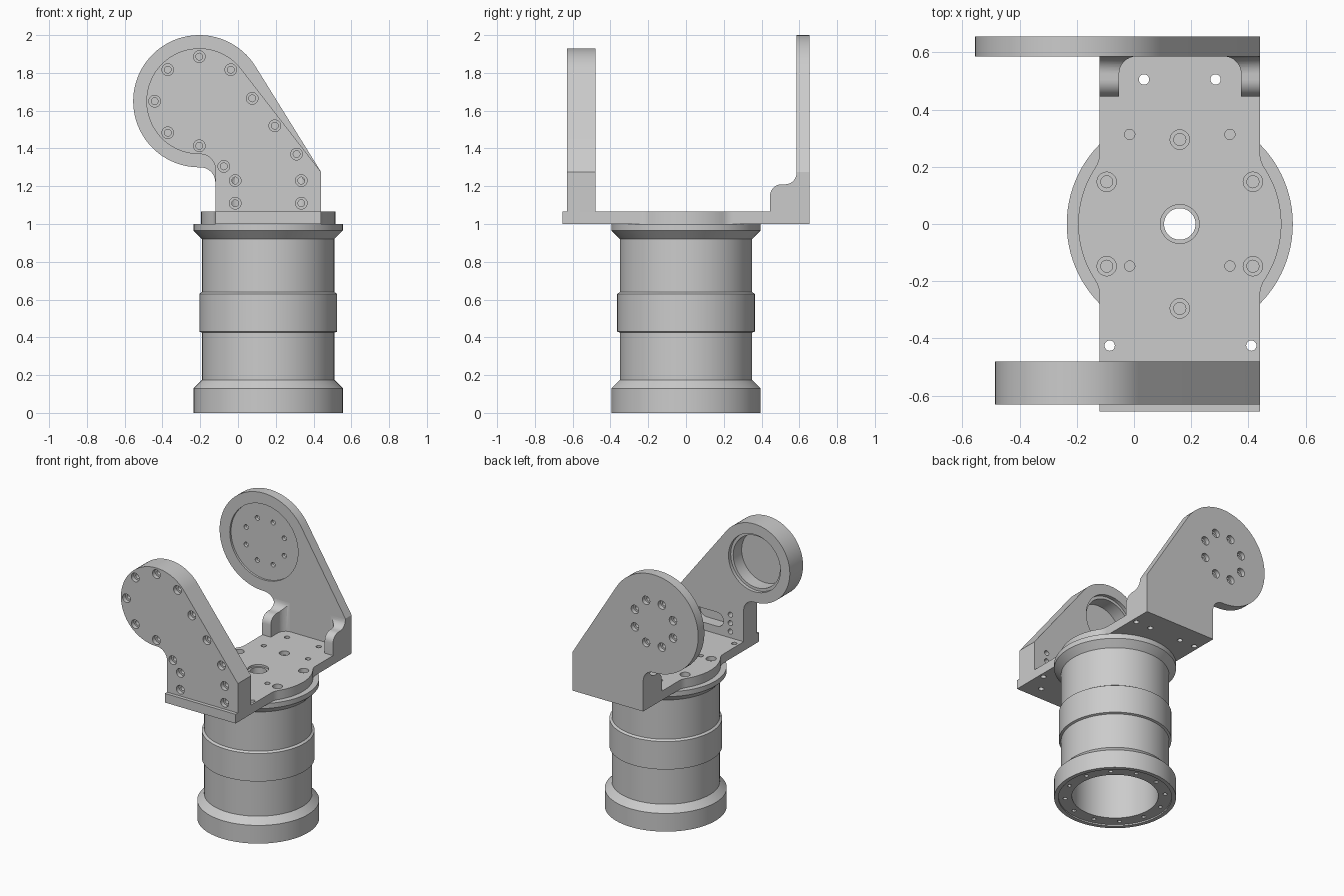
import bpy, bmesh
from math import sin, cos, pi, radians, atan2, acos, hypot, sqrt
from mathutils import Matrix, Vector

if "Cube" in bpy.data.objects:
    bpy.data.objects.remove(bpy.data.objects["Cube"])

CX = 0.16                      # axis of the turret tube
PX, PZ = -0.205, 1.65          # pivot of the two arms
R = Matrix.Rotation
UP, DOWN = Matrix(), R(pi, 4, 'X')
FRONT, BACK = R(pi / 2, 4, 'X'), R(-pi / 2, 4, 'X')


def arc(cx, cy, r, a0, a1, n):
    return [(cx + r * cos(radians(a0 + (a1 - a0) * i / n)),
             cy + r * sin(radians(a0 + (a1 - a0) * i / n))) for i in range(n + 1)]


def lathe(bm, profile, segs, mat, closed=False):
    """Revolve (radius, height) points about local z."""
    rings = []
    for r, z in profile:
        n = 1 if r == 0 else segs
        rings.append([bm.verts.new(mat @ Vector((r * cos(2 * pi * i / segs), r * sin(2 * pi * i / segs), z)))
                      for i in range(n)])
    for a, b in zip(rings, rings[1:] + (rings[:1] if closed else [])):
        if len(a) == 1 and len(b) == 1:
            continue
        for i in range(segs):
            j = (i + 1) % segs
            f = []
            for v in (a[i % len(a)], a[j % len(a)], b[j % len(b)], b[i % len(b)]):
                if v not in f:
                    f.append(v)
            bm.faces.new(f)


def pin(bm, at, mat, *steps, segs=20):
    """Stepped drill shape: (radius, depth) pairs going in from a surface point."""
    prof, z = [(0, 0.01)], 0.01
    for r, d in steps:
        prof += [(r, z), (r, -d)]
        z = -d
    lathe(bm, prof + [(0, z)], segs, Matrix.Translation(at) @ mat)


def extrude(bm, pts, plane, lo, hi):
    """Extrude a 2D outline along the axis missing from the plane."""
    place = {'XY': lambda a, b, t: (a, b, t), 'XZ': lambda a, b, t: (a, t, b),
             'YZ': lambda a, b, t: (t, a, b)}[plane]
    va = [bm.verts.new(place(a, b, lo)) for a, b in pts]
    vb = [bm.verts.new(place(a, b, hi)) for a, b in pts]
    bm.faces.new(va)
    bm.faces.new(vb[::-1])
    for i in range(len(pts)):
        j = (i + 1) % len(pts)
        bm.faces.new((va[i], vb[i], vb[j], va[j]))


def make(name, bm):
    bmesh.ops.recalc_face_normals(bm, faces=bm.faces)
    me = bpy.data.meshes.new(name)
    bm.to_mesh(me)
    bm.free()
    ob = bpy.data.objects.new(name, me)
    bpy.context.collection.objects.link(ob)
    return ob


def cut(ob, bm):
    cutter = make("cutter", bm)
    cutter.hide_render = True
    mod = ob.modifiers.new("cut", 'BOOLEAN')
    mod.operation, mod.solver, mod.object = 'DIFFERENCE', 'EXACT', cutter
    bpy.context.view_layer.objects.active = ob
    bpy.ops.object.modifier_apply(modifier=mod.name)
    bpy.data.objects.remove(cutter)


def smooth(ob):
    ob.data.shade_smooth()
    ob.data.set_sharp_from_angle(angle=radians(30))


def arm_outline(r):
    """Round head, straight flank to the right, filleted neck on the left."""
    dx, dz = 0.44 - PX, 1.275 - PZ
    tangent = (atan2(dz, dx) + acos(r / hypot(dx, dz))) * 180 / pi
    return ([(0.44, 1.065), (0.44, 1.275)] + arc(PX, PZ, r, tangent, 270, 56)
            + arc(-0.2, PZ - r - 0.08, 0.08, 90, 0, 10) + [(-0.12, 1.065)])


# Turret tube: hollow, with foot, middle band and flared top flange
bm = bmesh.new()
lathe(bm, [(0.395, 0), (0.395, 0.13), (0.35, 0.175), (0.35, 0.425), (0.365, 0.43), (0.365, 0.63),
           (0.35, 0.64), (0.35, 0.92), (0.39, 0.96), (0.395, 0.965), (0.395, 1.0),
           (0.055, 1.0), (0.055, 0.95), (0.31, 0.95), (0.31, 0.43), (0.28, 0.43),
           (0.28, 0.01), (0.367, 0.01), (0.367, 0)], 96, Matrix.Translation((CX, 0, 0)), closed=True)
tube = make("turret_tube", bm)
bm = bmesh.new()
for k in range(12):
    a = 2 * pi * (k + 0.5) / 12
    pin(bm, (CX + 0.325 * cos(a), 0.325 * sin(a), 0.01), DOWN, (0.014, 0.06), segs=12)
cut(tube, bm)

# Base plate with round bulges on both sides
f = 0.1
dx = 0.28 + f
dy = sqrt((0.355 + f) ** 2 - dx ** 2)
t = atan2(dy, dx) * 180 / pi
half = ([(0.28, -0.655)] + arc(dx, -dy, f, 180, 180 - t, 6) + arc(0, 0, 0.355, -t, t, 20)
        + arc(dx, dy, f, 180 + t, 180, 6) + [(0.28, 0.655)])
bm = bmesh.new()
extrude(bm, [(CX + s * x, s * y) for s in (1, -1) for x, y in half], 'XY', 1.0, 1.065)
plate = make("base_plate", bm)
bm = bmesh.new()
pin(bm, (CX, 0, 1.065), UP, (0.068, 0.015), (0.055, 0.1), segs=40)
for k in range(6):
    a = pi / 6 + k * pi / 3
    pin(bm, (CX + 0.295 * cos(a), 0.295 * sin(a), 1.065), UP, (0.034, 0.03), (0.021, 0.058))
for x in (-0.015, 0.335):
    for y in (0.313, -0.147):
        pin(bm, (x, y, 1.065), UP, (0.018, 0.05))
for x, y in ((0.035, 0.505), (0.285, 0.505), (-0.085, -0.425), (0.41, -0.425)):
    pin(bm, (x, y, 1.065), UP, (0.018, 0.1))
for x, y in ((-0.085, 0.505), (0.405, 0.505), (0.0, -0.555), (0.32, -0.555)):
    pin(bm, (x, y, 1.0), DOWN, (0.018, 0.05))
cut(plate, bm)

# Front arm: thick, screwed from the front, bored and slotted from behind
bm = bmesh.new()
extrude(bm, arm_outline(0.28), 'XZ', -0.63, -0.48)
front = make("front_arm", bm)
bm = bmesh.new()
ring = [(PX + 0.236 * cos(k * pi / 4), PZ + 0.236 * sin(k * pi / 4)) for k in (1, 2, 3, 4, 5, 6)]
for x, z in ring + [(0.075, 1.665), (0.195, 1.52), (0.31, 1.37), (-0.075, 1.305)]:
    pin(bm, (x, -0.63, z), FRONT, (0.031, 0.03), (0.018, 0.1))
for x in (-0.015, 0.335):
    for z in (1.11, 1.23):
        pin(bm, (x, -0.63, z), FRONT, (0.031, 0.03), (0.018, 0.2))
    pin(bm, (x, -0.48, 1.17), BACK, (0.018, 0.05))
pin(bm, (PX, -0.48, PZ), BACK, (0.205, 0.025), (0.185, 0.12), segs=64)
extrude(bm, arc(0.09, 1.17, 0.05, 90, 270, 12) + arc(0.23, 1.17, 0.05, -90, 90, 12), 'XZ', -0.56, -0.47)
cut(front, bm)

# Back arm: thin, with a shallow round recess and a ring of eight bolts
bm = bmesh.new()
extrude(bm, arm_outline(0.35), 'XZ', 0.585, 0.655)
back = make("back_arm", bm)
bm = bmesh.new()
pin(bm, (PX, 0.585, PZ), FRONT, (0.27, 0.015), segs=64)
cut(back, bm)
bm = bmesh.new()
for k in range(8):
    a = pi / 8 + k * pi / 4
    pin(bm, (PX + 0.163 * cos(a), 0.655, PZ + 0.163 * sin(a)), BACK, (0.03, 0.03), (0.017, 0.1))
cut(back, bm)

# Gussets: stepped side profile, with a rounded pocket between them
bm = bmesh.new()
extrude(bm, [(0.445, 1.065)] + arc(0.505, 1.15, 0.06, 180, 90, 8)
        + arc(0.525, 1.27, 0.06, -90, 0, 8) + [(0.6, 1.27), (0.6, 1.065)], 'YZ', -0.12, 0.44)
gussets = make("back_arm_gussets", bm)
bm = bmesh.new()
extrude(bm, [(-0.052, 0.3), (0.374, 0.3)] + arc(0.314, 0.5255, 0.06, 0, 90, 8)
        + arc(0.008, 0.5255, 0.06, 90, 180, 8), 'XY', 1.0, 1.4)
cut(gussets, bm)

for ob in (tube, plate, front, back, gussets):
    smooth(ob)
